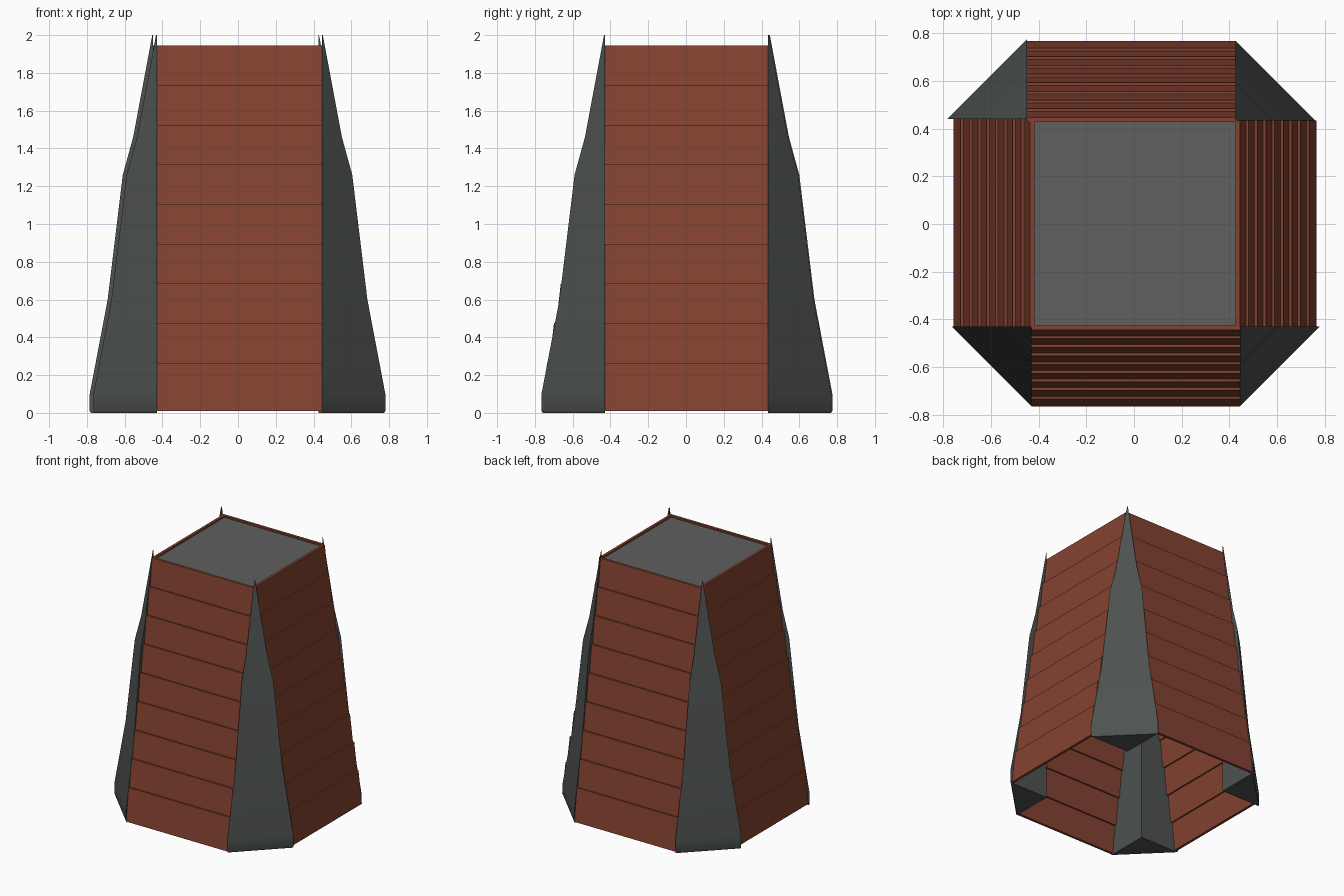
import bpy, bmesh
from mathutils import Matrix, Vector

if "Cube" in bpy.data.objects:
    bpy.data.objects.remove(bpy.data.objects["Cube"])


def material(name, rgb):
    m = bpy.data.materials.new(name)
    m.diffuse_color = (*rgb, 1)
    m.use_nodes = True
    m.node_tree.nodes["Principled BSDF"].inputs["Base Color"].default_value = m.diffuse_color
    return m


RED = material("red_brown_wood", (0.23, 0.055, 0.03))
DARK = material("dark_grey", (0.075, 0.085, 0.08))
GREY = material("roof_grey", (0.115, 0.115, 0.115))


def loft(name, rings, mat):
    """Closed solid through rings of matching points."""
    bm = bmesh.new()
    vs = [[bm.verts.new(p) for p in r] for r in rings]
    n = len(rings[0])
    for a, b in zip(vs, vs[1:]):
        for i in range(n):
            j = (i + 1) % n
            bm.faces.new((a[i], a[j], b[j], b[i]))
    bm.faces.new(vs[0][::-1])
    bm.faces.new(vs[-1])
    bmesh.ops.recalc_face_normals(bm, faces=bm.faces)
    me = bpy.data.meshes.new(name)
    bm.to_mesh(me)
    bm.free()
    me.materials.append(mat)
    ob = bpy.data.objects.new(name, me)
    bpy.context.collection.objects.link(ob)
    return ob


# Corner posts: right-angled wedges, (height, leg length) profile
PROFILE = [(0, 0.328), (0.01, 0.335), (0.1, 0.335), (0.6, 0.24),
           (1.26, 0.16), (1.46, 0.105), (2.0, 0.004)]
posts = {"front_left": (-0.43, -0.43), "front_right": (0.445, -0.43),
         "back_left": (-0.45, 0.44), "back_right": (0.425, 0.435)}
for label, (x, y) in posts.items():
    sx, sy = (1 if x > 0 else -1), (1 if y > 0 else -1)
    rings = [[(x, y, z), (x + sx * d, y, z), (x, y + sy * d, z)] for z, d in PROFILE]
    post = loft(label + "_post", rings, DARK)
    bpy.context.view_layer.objects.active = post
    post.select_set(True)
    bpy.ops.object.shade_smooth_by_angle()
    post.select_set(False)

# Tilted planks: each row steps inward behind the one below
TALL, PITCH, TILT, STEP, THICK = 0.255, 0.21, 0.116, 0.0363, 0.02
# side: quarter turns from front, plank ends, outer distance at the bottom
sides = {"front": (0, -0.43, 0.445, 0.765), "right": (1, -0.43, 0.435, 0.765),
         "back": (2, -0.425, 0.45, 0.768), "left": (3, -0.44, 0.43, 0.757)}
for label, (turn, x0, x1, out) in sides.items():
    rot = Matrix.Rotation(turn * 1.5707963, 4, 'Z')
    for k in range(9):
        z0 = 0.01 + k * PITCH
        y0 = -out + k * STEP
        z1, y1 = z0 + TALL, y0 + TALL * TILT
        section = [(y0, z0), (y0 + THICK, z0), (y1 + THICK, z1), (y1, z1)]
        rings = [[rot @ Vector((x, y, z)) for y, z in section] for x in (x0, x1)]
        loft(f"{label}_plank_{k + 1}", rings, RED)

# Flat roof panel, set just below the rim
loft("roof_panel", [[(-0.43, -0.43, z), (0.43, -0.43, z), (0.43, 0.435, z), (-0.43, 0.435, z)]
                    for z in (1.91, 1.93)], GREY)
